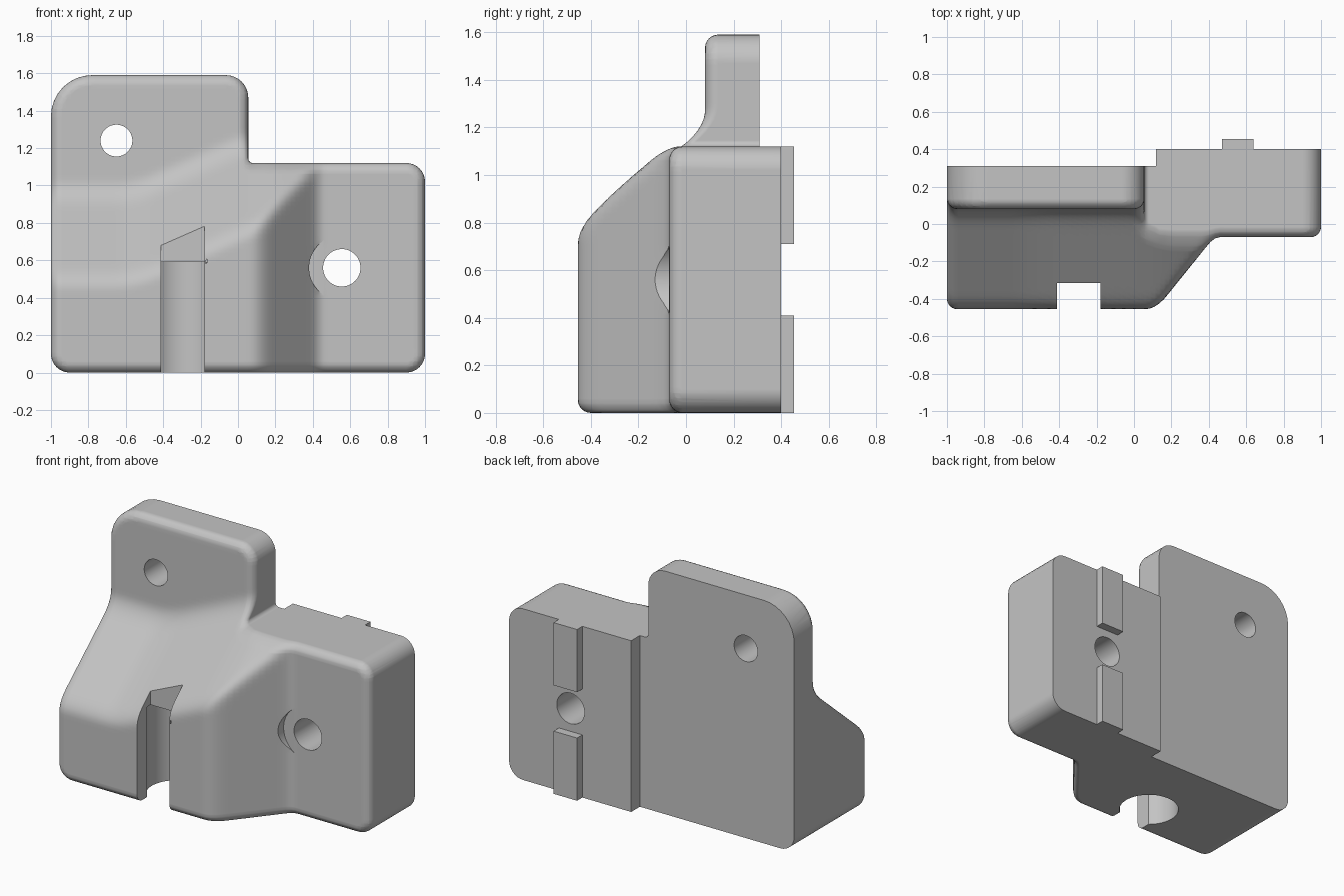
import bpy, bmesh, math
from mathutils import Vector

if "Cube" in bpy.data.objects:
    bpy.data.objects.remove(bpy.data.objects["Cube"])

grey = bpy.data.materials.new("plain_grey")
grey.use_nodes = True
colour = (0.55, 0.55, 0.55, 1)
grey.diffuse_color = colour
grey.node_tree.nodes["Principled BSDF"].inputs["Base Color"].default_value = colour

ROUND = 0.055   # edge rounding of the front
STEP = 0.025    # spacing of the front surface grid
BACK = 0.40


def add_object(name, bm):
    bmesh.ops.recalc_face_normals(bm, faces=bm.faces[:])
    mesh = bpy.data.meshes.new(name)
    bm.to_mesh(mesh)
    bm.free()
    mesh.materials.append(grey)
    obj = bpy.data.objects.new(name, mesh)
    bpy.context.collection.objects.link(obj)
    return obj


def box(name, low, high):
    bm = bmesh.new()
    bmesh.ops.create_cube(bm, size=1)
    for v in bm.verts:
        v.co = [(l + h) / 2 + c * (h - l) for c, l, h in zip(v.co, low, high)]
    return add_object(name, bm)


def cylinder(name, start, end, radius):
    start, end = Vector(start), Vector(end)
    axis = end - start
    bm = bmesh.new()
    bmesh.ops.create_cone(bm, cap_ends=True, segments=64, radius1=radius,
                          radius2=radius, depth=axis.length)
    turn = Vector((0, 0, 1)).rotation_difference(axis)
    for v in bm.verts:
        v.co = turn @ v.co + (start + end) / 2
    return add_object(name, bm)


def smooth_max(a, b, k):
    h = max(k - abs(a - b), 0) / k
    return max(a, b) + h * h * k / 4


def smooth_min(a, b, k):
    return -smooth_max(-a, -b, k)


def front_depth(x, z):
    """Depth of the front: a raised boss with a sloped roof and a side ramp."""
    crease = smooth_max(0.5, 0.5 + 0.44 * (x + 0.55), 0.05)
    crease = smooth_min(crease, 0.8, 0.05)
    roof = -0.455 + (z - crease) / 0.85
    ramp = -0.455 + 1.24 * (x - 0.118)
    boss = smooth_max(smooth_max(-0.455, roof, 0.07), ramp, 0.07)
    blend = min(max((x - 0.055) / 0.075, 0), 1)
    base = 0.08 - 0.15 * blend
    return smooth_min(boss, base, 0.09 - 0.05 * blend)


# Outline corners: x, z, fillet radius
CORNERS = [(-1, 0, 0.1), (1, 0, 0.1), (1, 1.12, 0.1),
           (0.055, 1.12, 0.025), (0.055, 1.59, 0.12), (-1, 1.59, 0.22)]


def outline(inset):
    points = []
    for i, (x, z, radius) in enumerate(CORNERS):
        p = Vector((x, z))
        u = (p - Vector(CORNERS[i - 1][:2])).normalized()
        v = (Vector(CORNERS[(i + 1) % len(CORNERS)][:2]) - p).normalized()
        p += inset * Vector((-u.y - v.y, u.x + v.x))
        r = radius - inset if u.cross(v) > 0 else radius + inset
        centre = p - u * r + v * r
        for s in range(9):
            a = math.pi / 2 * s / 8
            points.append(centre - v * r * math.cos(a) + u * r * math.sin(a))
    return points


# Body: rounded outline, with a front grid that is pushed to its depth
bm = bmesh.new()
rings = [[bm.verts.new((p.x, BACK, p.y)) for p in outline(0)]]
for s in range(7):
    a = math.pi / 2 * s / 6
    rings.append([bm.verts.new((p.x, ROUND * (1 - math.sin(a)), p.y))
                  for p in outline(ROUND * (1 - math.cos(a)))])
for r0, r1 in zip(rings, rings[1:]):
    for i in range(len(r0)):
        bm.faces.new((r0[i - 1], r0[i], r1[i], r1[i - 1]))
bm.faces.new(rings[0][::-1])
bm.faces.new(rings[-1])

cuts = [((-1 + STEP * (i + 0.4), 0, 0), (1, 0, 0)) for i in range(int(2 / STEP))]
cuts += [((0, 0, STEP * (i + 0.4)), (0, 0, 1)) for i in range(int(1.6 / STEP))]
for point, normal in cuts:
    faces = [f for f in bm.faces if all(v.co.y < 0.2 for v in f.verts)]
    edges = {e for f in faces for e in f.edges}
    verts = {v for f in faces for v in f.verts}
    bmesh.ops.bisect_plane(bm, geom=list(verts) + list(edges) + faces,
                           dist=1e-5, plane_co=point, plane_no=normal)
for v in bm.verts:
    if v.co.y < 0.2:
        v.co.y += front_depth(v.co.x, v.co.z)
body = add_object("bracket_body", bm)

# Cutters: back step, screw holes, screw head clearance, keyhole slot
cutters = [
    box("back_step_cutter", (-1.2, 0.31, -0.2), (0.117, 0.7, 1.8)),
    cylinder("plate_hole_cutter", (-0.65, -0.7, 1.24), (-0.65, 0.7, 1.24), 0.085),
    cylinder("block_hole_cutter", (0.555, -0.7, 0.56), (0.555, 0.7, 0.56), 0.1),
    cylinder("clearance_cutter", (0.555, -0.7, 0.56), (0.555, -0.071, 0.56), 0.175),
    box("slot_cutter", (-0.412, -0.7, -0.2), (-0.178, -0.315, 1)),
    cylinder("pocket_cutter", (-0.295, -0.207, -0.2), (-0.295, -0.207, 0.59), 0.185),
]
bpy.context.view_layer.objects.active = body
for cutter in cutters:
    cutter.hide_render = True
    mod = body.modifiers.new("cut", "BOOLEAN")
    mod.operation = "DIFFERENCE"
    mod.solver = "EXACT"
    mod.object = cutter
    bpy.ops.object.modifier_apply(modifier=mod.name)
    bpy.data.objects.remove(cutter)

# Rails on the back, above and below the block hole
for name, low, high in (("lower_rail", 0, 0.41), ("upper_rail", 0.71, 1.12)):
    box(name, (0.47, BACK - 0.01, low), (0.64, 0.455, high))

# Smooth shading with sharp edges kept
for obj in bpy.context.selected_objects:
    obj.select_set(False)
body.select_set(True)
bpy.ops.object.shade_smooth_by_angle(angle=math.radians(30))
weighted = body.modifiers.new("weighted_normals", "WEIGHTED_NORMAL")
weighted.keep_sharp = True
